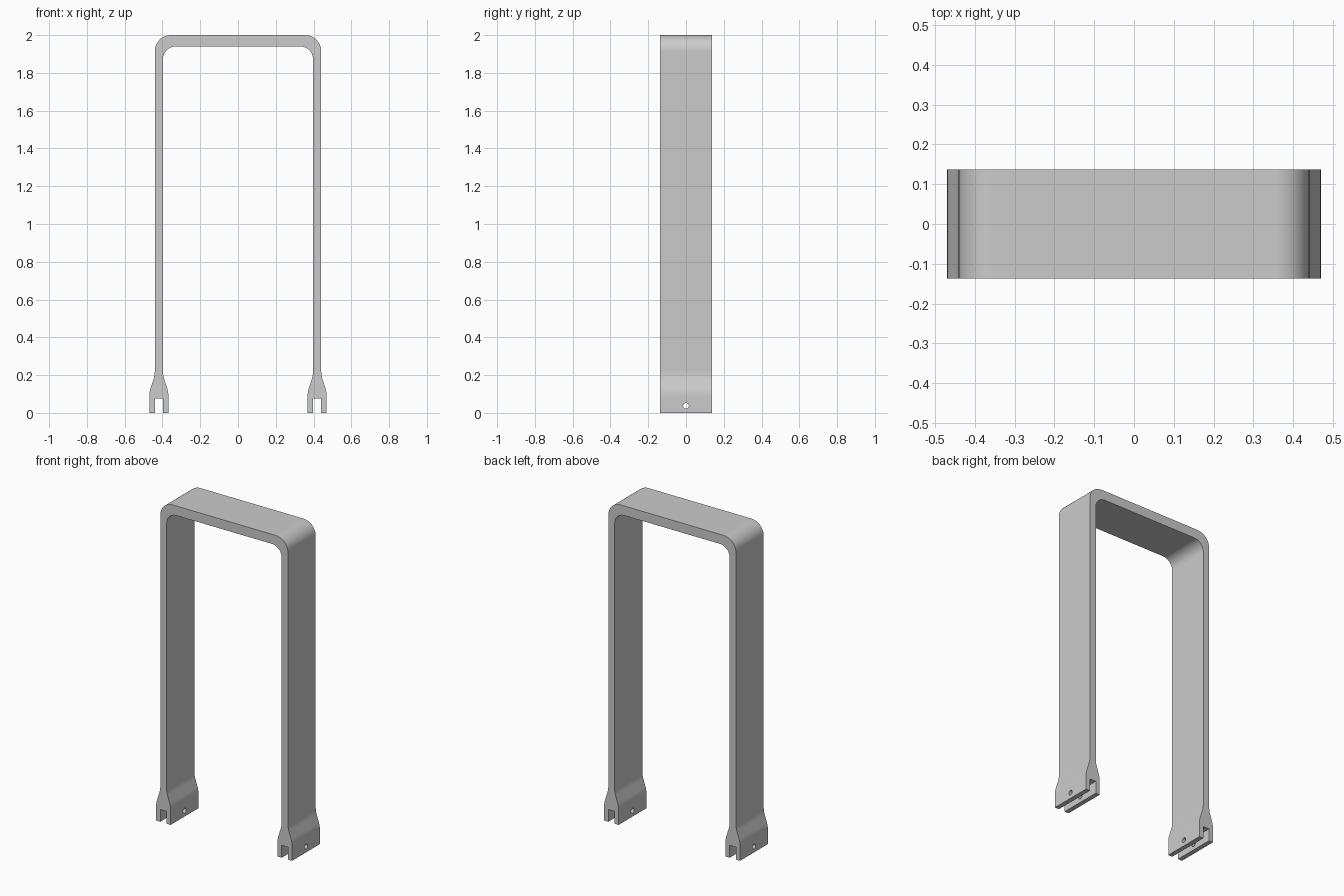
import bpy, bmesh, math
from mathutils import Vector

cube = bpy.data.objects.get("Cube")
if cube:
    bpy.data.objects.remove(cube, do_unlink=True)

HALF_DEPTH = 0.137
LEG_X = 0.419          # centre line of a leg
LEG_HALF = 0.0215      # half the leg thickness, also half the slot width
FOOT_HALF = 0.0505     # half the foot thickness
SLOT_TOP = 0.077

grey = bpy.data.materials.new("plain grey")
grey.use_nodes = True
grey.diffuse_color = (0.6, 0.6, 0.6, 1)
grey.node_tree.nodes["Principled BSDF"].inputs["Base Color"].default_value = (0.6, 0.6, 0.6, 1)


def fillet(corners, steps=10):
    """Round each (x, z, radius) corner of a closed outline."""
    pts = [Vector((x, 0, z)) for x, z, r in corners]
    out = []
    for i, p in enumerate(pts):
        r = corners[i][2]
        if r == 0:
            out.append(p)
            continue
        u = (pts[i - 1] - p).normalized()
        v = (pts[(i + 1) % len(pts)] - p).normalized()
        half = u.angle(v) / 2
        centre = p + (u + v).normalized() * (r / math.sin(half))
        start = (p + u * (r / math.tan(half)) - centre).normalized()
        end = (p + v * (r / math.tan(half)) - centre).normalized()
        out += [centre + start.slerp(end, k / steps) * r for k in range(steps + 1)]
    return out


# Outline of the left half: rounded top corner, leg, flared foot with slot
outer, inner = LEG_X + LEG_HALF, LEG_X - LEG_HALF
foot_out, foot_in = LEG_X + FOOT_HALF, LEG_X - FOOT_HALF
left_half = [
    (outer, 2.0, 0.085), (outer, 0.2, 0.15), (foot_out, 0.11, 0.15),
    (foot_out, 0, 0), (outer, 0, 0), (outer, SLOT_TOP, 0),
    (inner, SLOT_TOP, 0), (inner, 0, 0), (foot_in, 0, 0),
    (foot_in, 0.11, 0.15), (inner, 0.2, 0.15), (inner, 1.94, 0.068),
]
outline = left_half + [(-x, z, r) for x, z, r in reversed(left_half)]

# Extrude the outline through the full depth
bm = bmesh.new()
front = bm.faces.new([bm.verts.new(p + Vector((0, -HALF_DEPTH, 0))) for p in fillet(outline)])
extruded = bmesh.ops.extrude_face_region(bm, geom=[front], use_keep_orig=True)
bmesh.ops.translate(bm, vec=(0, 2 * HALF_DEPTH, 0),
                    verts=[g for g in extruded["geom"] if isinstance(g, bmesh.types.BMVert)])
bmesh.ops.recalc_face_normals(bm, faces=bm.faces)
mesh = bpy.data.meshes.new("u_shaped_bracket")
bm.to_mesh(mesh)
bm.free()
bracket = bpy.data.objects.new("u_shaped_bracket", mesh)
bpy.context.collection.objects.link(bracket)
mesh.materials.append(grey)

# Pin holes through the prongs of both feet
for side, name in ((1, "left"), (-1, "right")):
    bpy.ops.mesh.primitive_cylinder_add(vertices=24, radius=0.015, depth=0.2,
                                        location=(side * LEG_X, 0, 0.037),
                                        rotation=(0, math.pi / 2, 0))
    cutter = bpy.context.object
    cutter.name = name + "_pin_hole_cutter"
    cutter.hide_render = True
    cutter.data.materials.append(grey)
    mod = bracket.modifiers.new(name + "_pin_hole", "BOOLEAN")
    mod.operation = "DIFFERENCE"
    mod.solver = "EXACT"
    mod.object = cutter
    bpy.context.view_layer.objects.active = bracket
    bpy.ops.object.modifier_apply(modifier=mod.name)
    bpy.data.objects.remove(cutter, do_unlink=True)

# Smooth bends, crisp edges, flat broad faces
bpy.ops.object.select_all(action="DESELECT")
bracket.select_set(True)
bpy.context.view_layer.objects.active = bracket
bpy.ops.object.shade_smooth_by_angle(angle=math.radians(30))
weighted = bracket.modifiers.new("flat_face_normals", "WEIGHTED_NORMAL")
weighted.keep_sharp = True
